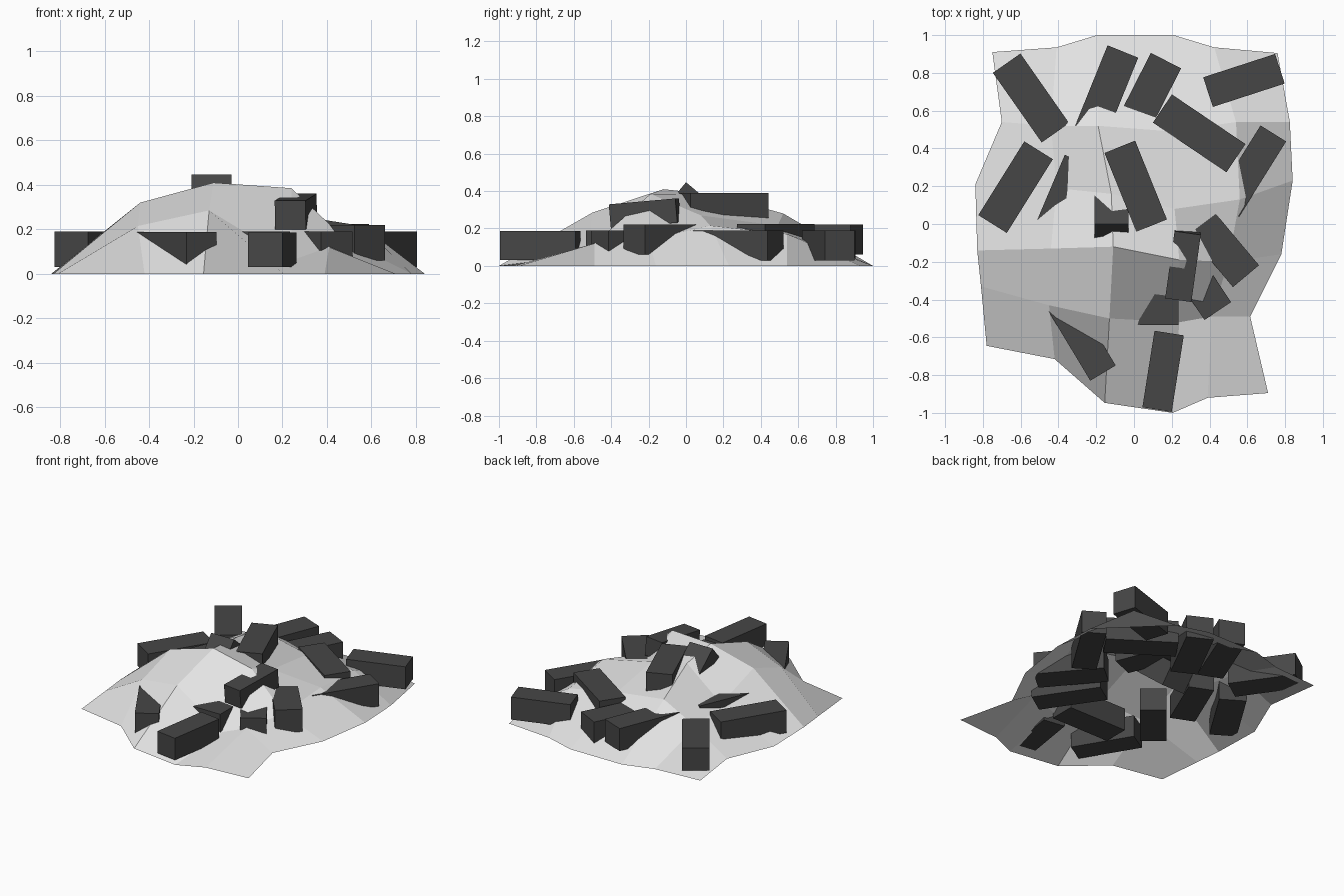
import bpy, bmesh, math
from mathutils import Matrix, Euler

def material(name, c):
    m = bpy.data.materials.new(name)
    m.diffuse_color = (c, c, c, 1)
    return m

ash = material("light ash grey", 0.77)
coal = material("charcoal", 0.062)

def add(name, bm, mat):
    me = bpy.data.meshes.new(name)
    bm.to_mesh(me)
    bm.free()
    me.materials.append(mat)
    ob = bpy.data.objects.new(name, me)
    bpy.context.collection.objects.link(ob)
    return ob

# Ash mound: open 6 x 6 height grid, rim on the ground
rim_back = [(-.75, .91), (-.41, .935), (-.195, 1), (.21, 1), (.425, .935), (.76, .905)]
rim_front = [(-.78, -.645), (-.42, -.715), (-.155, -.947), (.205, -1), (.39, -.92), (.71, -.895)]
rim_left = [(-.70, .54), (-.84, .21), (-.83, -.14), (-.81, -.33)]
rim_right = [(.825, .54), (.84, .23), (.78, -.16), (.615, -.49)]
inner = [
    [(-.44, .52, .15), (-.19, .52, .28), (.2, .49, .215), (.54, .54, .17)],
    [(-.41, .19, .18), (-.12, .16, .38), (.215, .08, .27), (.56, .13, .215)],
    [(-.44, -.13, .32), (-.11, -.12, .41), (.24, -.19, .385), (.5, -.2, .14)],
    [(-.45, -.43, .215), (-.13, -.5, .285), (.24, -.52, .06), (.41, -.49, .12)],
]
rows = [rim_back] + [[l] + r + [q] for l, r, q in zip(rim_left, inner, rim_right)] + [rim_front]
bm = bmesh.new()
grid = [[bm.verts.new((p[0], p[1], p[2] if len(p) > 2 else 0)) for p in r] for r in rows]
for a, b in zip(grid, grid[1:]):
    for i in range(5):
        bm.faces.new((a[i], b[i], b[i + 1], a[i + 1]))
add("ash_mound", bm, ash)

# Charcoal blocks: centre x, y, z, yaw, pitch (degrees), length, width, height
blocks = [
    (-.545, .667, .11, -55, 0, .45, .178, .16),
    (-.627, .195, .11, 58, 0, .46, .178, .16),
    (-.37, .14, .14, 67, 0, .42, .17, .16),
    (-.145, .70, .14, 68, 0, .46, .175, .16),
    (.065, .66, .11, 63, 0, .46, .18, .16),
    (.582, .76, .11, 18, 0, .40, .165, .16),
    (.345, .48, .145, -34, 0, .47, .18, .16),
    (.009, .20, .31, -68, 0, .45, .175, .16),
    (.613, .28, .11, 58, 0, .47, .16, .16),
    (.445, -.10, .14, -50, 0, .46, .18, .16),
    (.315, -.27, .11, -56, 0, .46, .17, .16),
    (.26, -.22, .28, 82, 5, .36, .14, .13),
    (.007, -.445, .11, 0, 0, .455, .18, .16),
    (.154, -.78, .108, 81, 0, .41, .157, .155),
    (-.275, -.605, .11, -59, 0, .43, .157, .155),
    (-.12, .125, .238, 90, -40, .46, .18, .16),
    (-.32, -.19, .11, 50, 0, .40, .17, .16),
]
for i, (x, y, z, yaw, pitch, l, w, h) in enumerate(blocks, 1):
    bm = bmesh.new()
    bmesh.ops.create_cube(bm, size=1)
    rot = Euler((0, -math.radians(pitch), math.radians(yaw))).to_matrix().to_4x4()
    bm.transform(Matrix.Translation((x, y, z)) @ rot @ Matrix.Diagonal((l, w, h, 1)))
    add(f"charcoal_block_{i:02d}", bm, coal)
